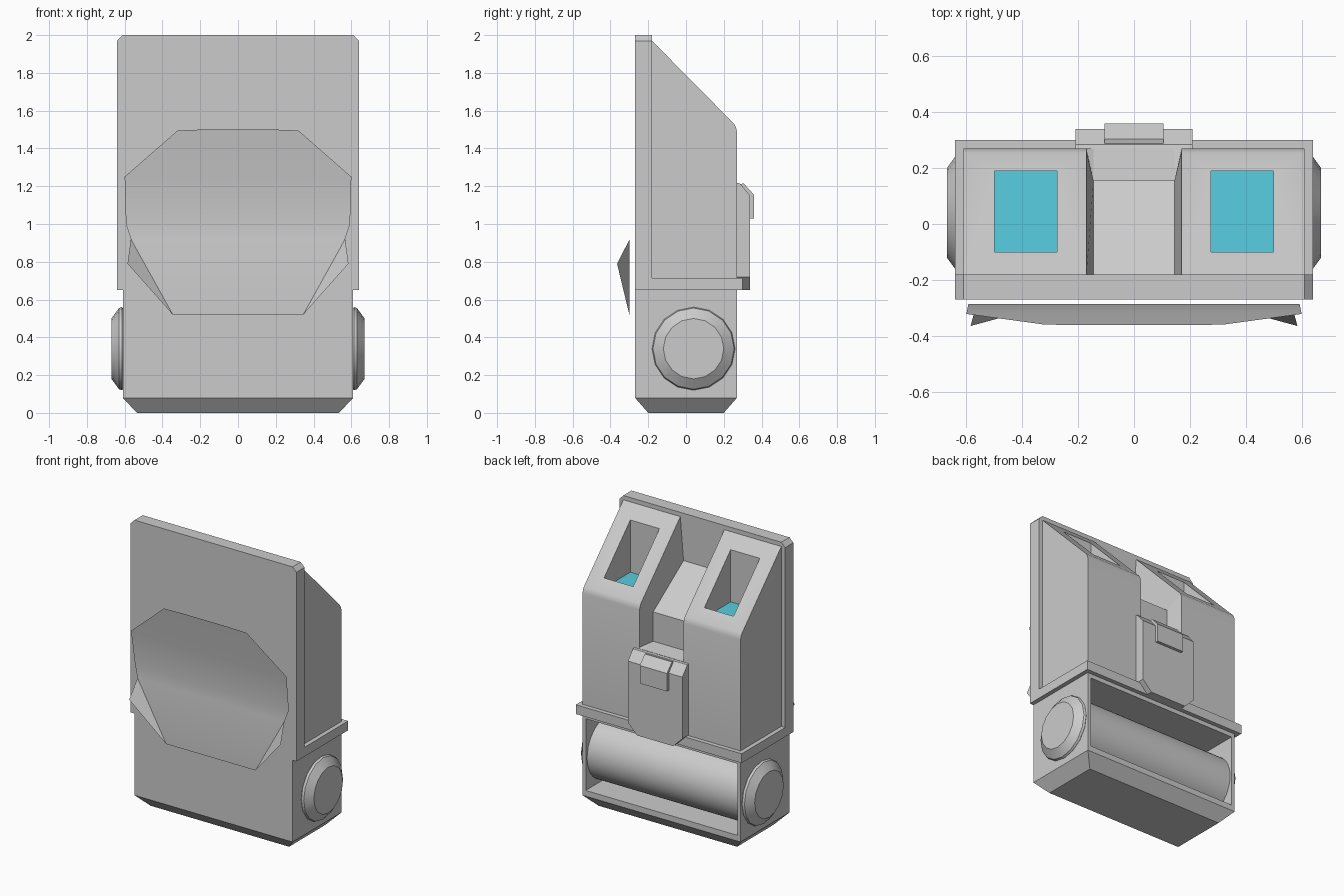
import bpy, bmesh, math

if "Cube" in bpy.data.objects:
    bpy.data.objects.remove(bpy.data.objects["Cube"])


def make(name, verts, faces, fix=True):
    me = bpy.data.meshes.new(name)
    me.from_pydata(verts, [], faces)
    if fix:
        bm = bmesh.new()
        bm.from_mesh(me)
        bmesh.ops.recalc_face_normals(bm, faces=bm.faces)
        bm.to_mesh(me)
        bm.free()
    ob = bpy.data.objects.new(name, me)
    bpy.context.collection.objects.link(ob)
    return ob


def loft(name, rings):
    """Closed solid through rings of equal point count."""
    n = len(rings[0])
    faces = [tuple(range(n)), tuple(range((len(rings) - 1) * n, len(rings) * n))]
    for r in range(len(rings) - 1):
        for i in range(n):
            j = (i + 1) % n
            faces.append((r * n + i, r * n + j, r * n + n + j, r * n + n + i))
    return make(name, [p for ring in rings for p in ring], faces)


def rect(x, y0, y1, z):
    return [(-x, y0, z), (x, y0, z), (x, y1, z), (-x, y1, z)]


def box(name, x0, x1, y0, y1, z0, z1):
    return loft(name, [[(x0, y0, z), (x1, y0, z), (x1, y1, z), (x0, y1, z)] for z in (z0, z1)])


def prism_x(name, prof, x0, x1):
    return loft(name, [[(x, y, z) for y, z in prof] for x in (x0, x1)])


def turned_x(name, steps, n, cy=0.04, cz=0.34):
    return loft(name, [[(x, cy + r * math.sin(2 * math.pi * i / n), cz + r * math.cos(2 * math.pi * i / n))
                        for i in range(n)] for x, r in steps])


def cut(ob, cutter):
    cutter.hide_render = True
    m = ob.modifiers.new("cut", 'BOOLEAN')
    m.object = cutter
    m.solver = 'EXACT'
    bpy.context.view_layer.objects.active = ob
    bpy.ops.object.modifier_apply(modifier=m.name)
    bpy.data.objects.remove(cutter)


def mirror(ob):
    ob.modifiers.new("mirror", 'MIRROR')


def smooth(ob, angle=30):
    bpy.ops.object.select_all(action='DESELECT')
    ob.select_set(True)
    bpy.context.view_layer.objects.active = ob
    bpy.ops.object.shade_smooth_by_angle(angle=math.radians(angle))


# back plate with clipped top corners, and the ledge under the pods
outline = [(-.64, .65), (.64, .65), (.64, 1.97), (.61, 2), (-.61, 2), (-.64, 1.97)]
loft("back_plate", [[(x, y, z) for x, z in outline] for y in (-.27, -.18)])
box("ledge", -.64, .64, -.18, .30, .65, .715)

# sloped side pods with vertical shafts
pod = prism_x("pod", [(-.18, .715), (.27, .715), (.27, 1.49), (.265, 1.51), (.255, 1.53), (-.18, 1.97)], .17, .61)
cut(pod, box("shaft_cutter", .275, .50, -.10, .19, 1.52, 2.2))
mirror(pod)
smooth(pod, 35)

# coloured shaft floors
glow = bpy.data.materials.new("cyan")
glow.diffuse_color = (.1, .62, .75, 1)
glow.use_nodes = True
glow.node_tree.nodes["Principled BSDF"].inputs["Base Color"].default_value = glow.diffuse_color
floor = make("shaft_floor", [(.275, -.10, 1.525), (.50, -.10, 1.525), (.50, .19, 1.525), (.275, .19, 1.525)],
             [(0, 1, 2, 3)], False)
floor.data.materials.append(glow)
mirror(floor)

# recessed channel between the pods
outer = [(-.18, 1.97), (.26, 1.52), (.27, 1.23), (.27, 1.22), (.27, .715)]
inner = [(-.18, 1.67), (.155, 1.44), (.155, 1.235), (.27, 1.22), (.27, .715)]
rows = [(-.17, outer), (-.145, inner), (.145, inner), (.17, outer)]
make("channel", [(x, y, z) for x, prof in rows for y, z in prof],
     [(5 * r + i, 5 * r + 5 + i, 5 * r + 6 + i, 5 * r + 1 + i) for r in range(3) for i in range(4)], False)

# latch plate (clipped bottom corners, bevelled top) and its clip
low = [(-.14, .65), (.14, .65), (.21, .72)]
loft("latch", [[(x, y, z) for x, z in low + [(.21, top), (-.21, top), (-.21, .72)]]
               for y, top in ((.26, 1.22), (.285, 1.215), (.34, 1.15))])
prism_x("latch_clip", [(.285, 1.21), (.305, 1.215), (.36, 1.155), (.36, 1.03), (.285, 1.03)], -.105, .105)

# lower housing with an open rear window
housing = loft("lower_housing", [rect(.535, -.20, .20, 0), rect(.61, -.27, .27, .08), rect(.61, -.27, .27, .65)])
cut(housing, box("window_cutter", -.585, .585, -.22, .5, .12, .62))

# drum inside the housing and the end caps
smooth(turned_x("drum", [(-.59, .215), (.59, .215)], 40))
cap = turned_x("end_cap", [(.60, .205), (.615, .22), (.63, .215), (.67, .16)], 16)
mirror(cap)
smooth(cap, 25)

# thin curved pad on the front
edge = [(.19, -.362, 1.50), (.32, -.36, 1.495), (.60, -.322, 1.25), (.593, -.287, 1.0),
        (.567, -.298, .92), (.585, -.365, .79), (.345, -.30, .52)]
verts = [(-x, y, z) for x, y, z in edge] + edge
pad_faces = [(i, i + 1, i + 8, i + 7) for i in range(4)] + [(4, 6, 13, 11), (4, 5, 6), (11, 13, 12)]
pad = make("front_pad", verts, pad_faces, False)
smooth(pad, 30)
